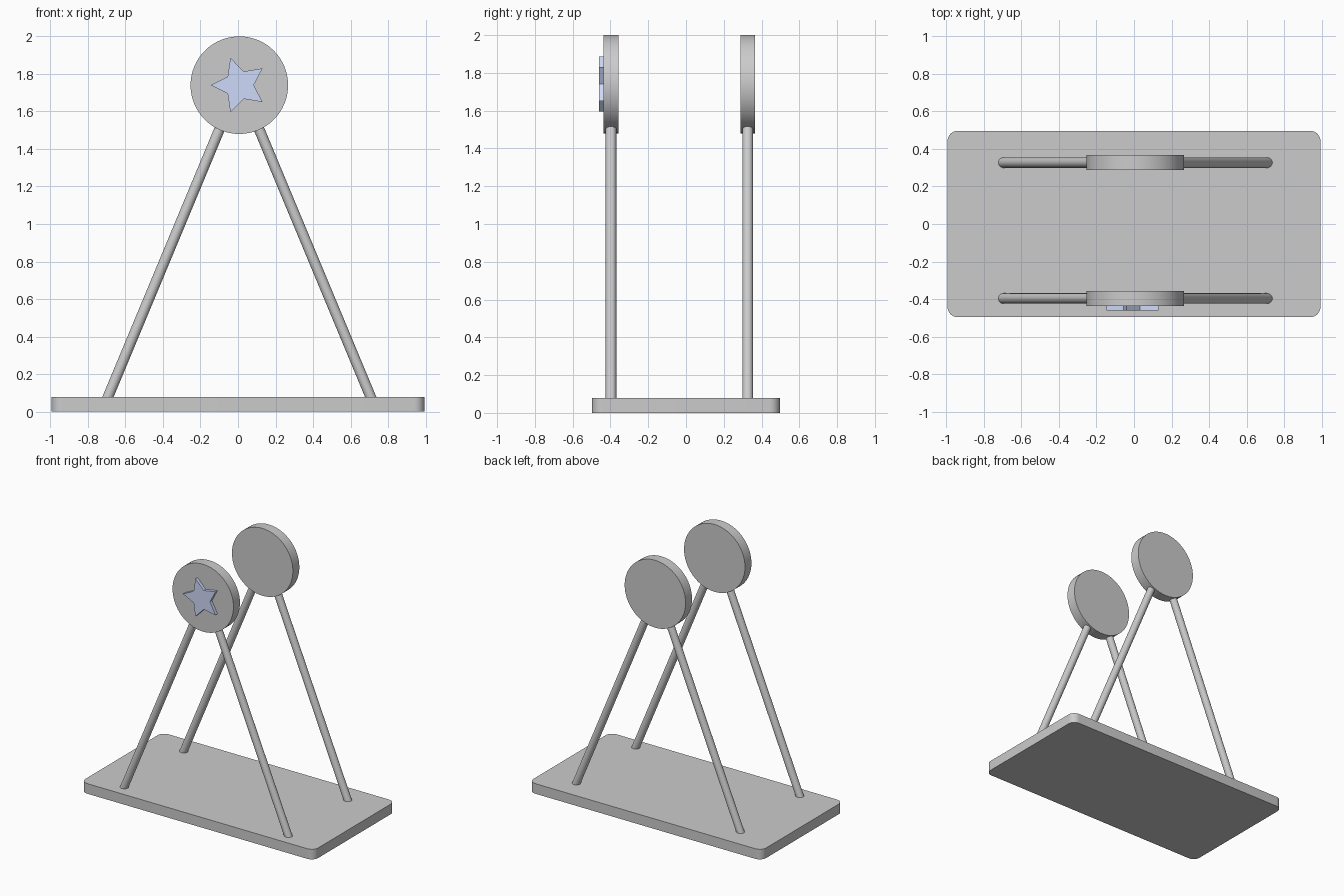
import bpy, bmesh
from math import sin, cos, pi, radians
from mathutils import Vector

if "Cube" in bpy.data.objects:
    bpy.data.objects.remove(bpy.data.objects["Cube"])

CX = 0.007          # frames sit a hair right of the base centre
HUB_Z, HUB_R, HUB_T = 1.74, 0.26, 0.079
FRONT_Y, BACK_Y = -0.397, 0.327


def prism(name, outline, extrude):
    """Solid made by extruding a closed 3D outline along a vector."""
    bm = bmesh.new()
    face = bm.faces.new([bm.verts.new(p) for p in outline])
    ext = bmesh.ops.extrude_face_region(bm, geom=[face], use_keep_orig=True)
    verts = [g for g in ext["geom"] if isinstance(g, bmesh.types.BMVert)]
    bmesh.ops.translate(bm, verts=verts, vec=extrude)
    bmesh.ops.recalc_face_normals(bm, faces=bm.faces)
    mesh = bpy.data.meshes.new(name)
    bm.to_mesh(mesh)
    bm.free()
    obj = bpy.data.objects.new(name, mesh)
    bpy.context.collection.objects.link(obj)
    return obj


def smooth(obj):
    bpy.ops.object.select_all(action='DESELECT')
    obj.select_set(True)
    bpy.context.view_layer.objects.active = obj
    bpy.ops.object.shade_smooth_by_angle(angle=radians(35))


def rod(name, a, b, r, sides):
    """Cylinder between two points."""
    a, b = Vector(a), Vector(b)
    d = b - a
    bpy.ops.mesh.primitive_cylinder_add(vertices=sides, radius=r, depth=d.length, location=(a + b) / 2)
    obj = bpy.context.object
    obj.name = name
    obj.rotation_euler = d.to_track_quat('Z', 'Y').to_euler()
    smooth(obj)
    return obj


# Base plate with rounded corners
hx, hy, r, n = 0.994, 0.497, 0.055, 8
outline = []
for k, (sx, sy) in enumerate([(1, 1), (-1, 1), (-1, -1), (1, -1)]):
    for i in range(n + 1):
        a = (k + i / n) * pi / 2
        outline.append((sx * (hx - r) + r * cos(a), sy * (hy - r) + r * sin(a), 0))
smooth(prism("base_plate", outline, (0, 0, 0.078)))

# Two A-frames: hub disc and a pair of splayed legs each
for label, y in (("front", FRONT_Y), ("back", BACK_Y)):
    rod(f"{label}_hub_disc", (CX, y - HUB_T / 2, HUB_Z), (CX, y + HUB_T / 2, HUB_Z), HUB_R, 64)
    for side, s in (("left", -1), ("right", 1)):
        rod(f"{label}_{side}_leg", (CX + s * 0.716, y, 0.04), (CX + s * 0.087, y, 1.55), 0.028, 32)

# Star badge on the front disc, one point facing -x
star = []
for i in range(10):
    rad = 0.153 if i % 2 else 0.077
    star.append((CX + rad * cos(i * pi / 5), FRONT_Y - HUB_T / 2 + 0.005, HUB_Z + rad * sin(i * pi / 5)))
badge = prism("star_badge", star, (0, -0.03, 0))
blue = bpy.data.materials.new("pale_blue")
blue.diffuse_color = (0.62, 0.70, 0.95, 1)
blue.use_nodes = True
blue.node_tree.nodes["Principled BSDF"].inputs["Base Color"].default_value = blue.diffuse_color
badge.data.materials.append(blue)
